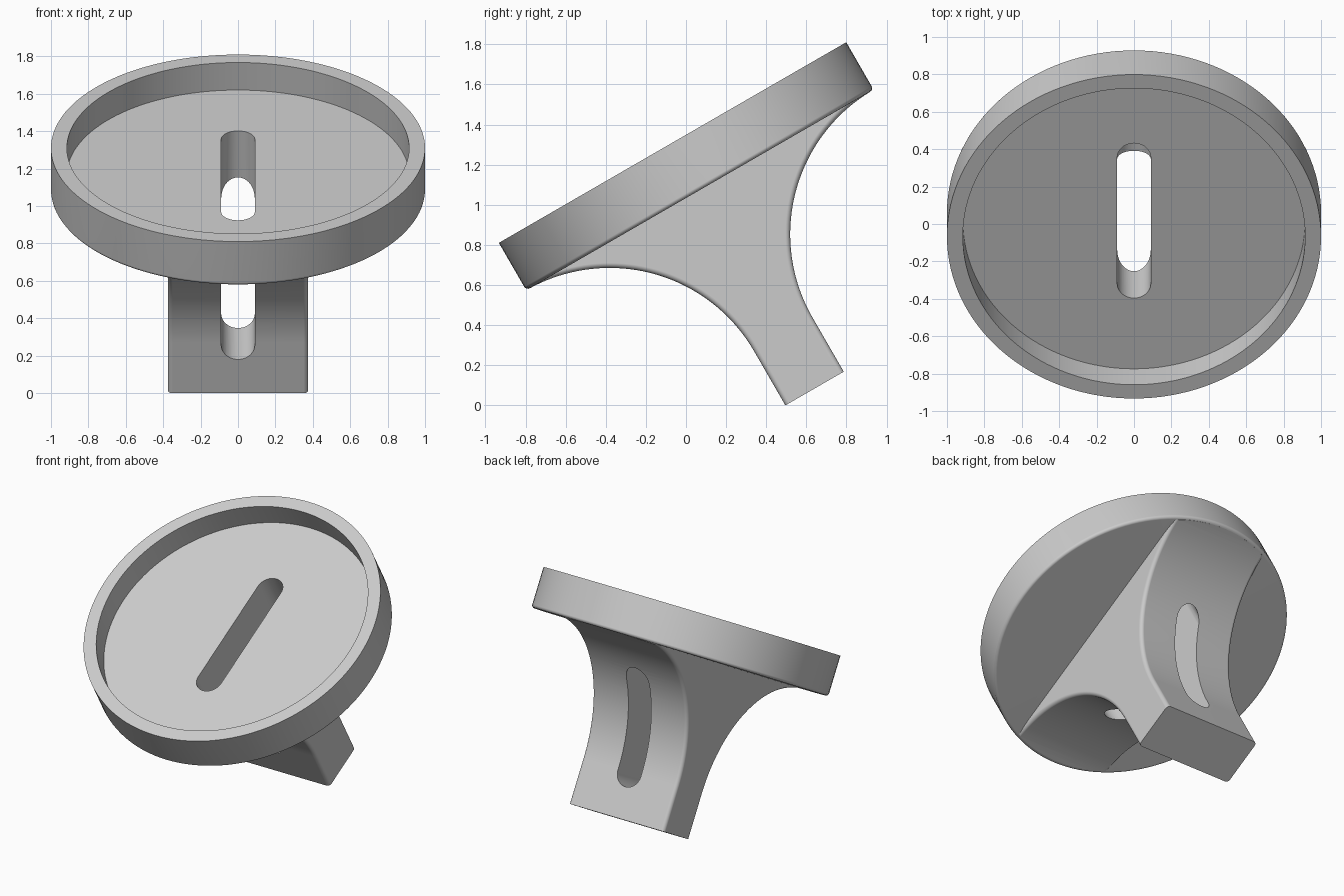
import bpy, bmesh
from math import sin, cos, pi, radians
from mathutils import Matrix, Vector

if "Cube" in bpy.data.objects:
    bpy.data.objects.remove(bpy.data.objects["Cube"])

# Everything is modelled upright with the dish rim at z = 0, then tilted
TILT = Matrix.Translation((0, -0.067, 1.31)) @ Matrix.Rotation(radians(30), 4, 'X')
UNDERSIDE = -0.273
HALF_WIDTH, HALF_NECK, FOOT = 0.375, 0.168, -1.416
SLOT_R, SLOT_HALF, SLOT_BOTTOM = 0.09, 0.478, -1.208

grey = bpy.data.materials.new("plain grey")
grey.use_nodes = True
grey.diffuse_color = (0.6, 0.6, 0.6, 1)
grey.node_tree.nodes["Principled BSDF"].inputs["Base Color"].default_value = (0.6, 0.6, 0.6, 1)


def finish(name, bm):
    bmesh.ops.recalc_face_normals(bm, faces=bm.faces)
    mesh = bpy.data.meshes.new(name)
    bm.to_mesh(mesh)
    bm.free()
    mesh.materials.append(grey)
    obj = bpy.data.objects.new(name, mesh)
    bpy.context.collection.objects.link(obj)
    obj.matrix_world = TILT
    return obj


def lathe(name, profile, steps=128):
    bm = bmesh.new()
    verts = [bm.verts.new((r, 0, z)) for r, z in profile]
    edges = [bm.edges.new(pair) for pair in zip(verts, verts[1:])]
    bmesh.ops.spin(bm, geom=verts + edges, cent=(0, 0, 0), axis=(0, 0, 1),
                   angle=2 * pi, steps=steps)
    bmesh.ops.remove_doubles(bm, verts=bm.verts, dist=1e-4)
    return finish(name, bm)


def boolean(obj, cutter, operation):
    mod = obj.modifiers.new(operation.lower(), 'BOOLEAN')
    mod.object, mod.operation, mod.solver = cutter, operation, 'EXACT'
    bpy.context.view_layer.objects.active = obj
    bpy.ops.object.modifier_apply(modifier=mod.name)
    bpy.data.objects.remove(cutter)


# Round dish with a recessed floor and a softened lower edge
soft = 0.02
fillet = [(1 - soft + soft * sin(a), UNDERSIDE + soft - soft * cos(a))
          for a in (i * pi / 8 for i in range(5))]
dish = lathe("dish_stand", [(0, UNDERSIDE)] + fillet +
             [(1, 0), (0.915, 0), (0.915, -0.17), (0, -0.17)])

# Flared stem: two quarter arcs sweeping from a narrow neck to the dish
R = 1 - HALF_NECK
side = [(HALF_NECK, FOOT)]
for i in range(41):
    a = radians(88.6) * i / 40
    side.append((1 - R * cos(a), UNDERSIDE - R + R * sin(a)))
side.append((side[-1][0], -0.22))
outline = side + [(-y, z) for y, z in reversed(side)]

bm = bmesh.new()
face = bm.faces.new([bm.verts.new((-HALF_WIDTH, y, z)) for y, z in outline])
extruded = bmesh.ops.extrude_face_region(bm, geom=[face])["geom"]
bmesh.ops.translate(bm, vec=(2 * HALF_WIDTH, 0, 0),
                    verts=[g for g in extruded if isinstance(g, bmesh.types.BMVert)])
bmesh.ops.recalc_face_normals(bm, faces=bm.faces)


def is_long_edge(edge):
    a, b = (v.co for v in edge.verts)
    return abs(a.x - b.x) < 1e-4 and a.y * b.y > 0 and abs(a.y - b.y) + abs(a.z - b.z) > 0 \
        and max(a.z, b.z) < -0.23


bmesh.ops.bevel(bm, geom=[e for e in bm.edges if is_long_edge(e)], offset=0.025,
                segments=4, profile=0.5, affect='EDGES')
stem = finish("stem", bm)

# Keep the stem within the dish outline, then merge them
boolean(stem, lathe("trim", [(0, -2), (0.979, -2), (0.979, -0.24), (0, -0.24)]), 'INTERSECT')
boolean(dish, stem, 'UNION')

# Deep slot through the floor and stem, rounded at the ends and at the bottom
bm = bmesh.new()
for i in range(25):
    a = pi * i / 24
    x, out = SLOT_R * cos(a), SLOT_R * sin(a)
    for s in (-1, 1):
        y = s * (SLOT_HALF - SLOT_R + out)
        bm.verts.new((x, y, 0.1))
        bm.verts.new((x, y, -0.6))
        bm.verts.new((x, s * 0.3, SLOT_BOTTOM + SLOT_R - out))
bmesh.ops.convex_hull(bm, input=bm.verts)
boolean(dish, finish("slot_cutter", bm), 'DIFFERENCE')

# Smooth curved faces, crisp edges
bpy.ops.object.select_all(action='DESELECT')
dish.select_set(True)
bpy.context.view_layer.objects.active = dish
bpy.ops.object.shade_smooth_by_angle(angle=radians(30))
weighted = dish.modifiers.new("weighted normals", 'WEIGHTED_NORMAL')
weighted.keep_sharp = True
